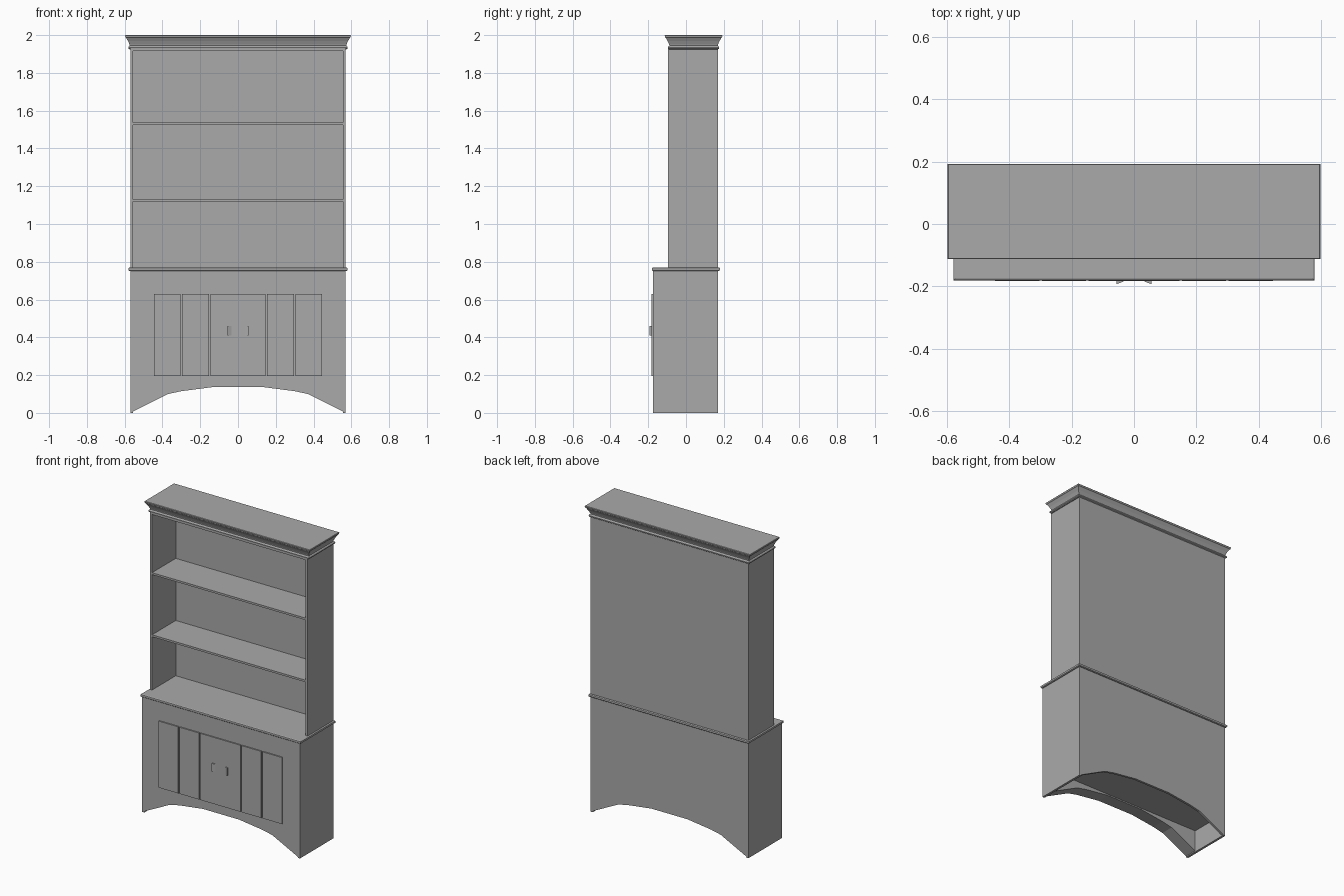
import bpy, bmesh

cube = bpy.data.objects.get("Cube")
if cube:
    bpy.data.objects.remove(cube, do_unlink=True)

GREY = (0.4, 0.4, 0.4, 1)
paint = bpy.data.materials.new("plain_grey")
paint.use_nodes = True
paint.diffuse_color = GREY
paint.node_tree.nodes["Principled BSDF"].inputs["Base Color"].default_value = GREY


def finish(name, bm):
    bmesh.ops.recalc_face_normals(bm, faces=bm.faces)
    mesh = bpy.data.meshes.new(name)
    bm.to_mesh(mesh)
    bm.free()
    mesh.materials.append(paint)
    obj = bpy.data.objects.new(name, mesh)
    bpy.context.collection.objects.link(obj)
    return obj


def loft(name, rings):
    """Skin a closed solid through matching rings of points."""
    bm = bmesh.new()
    loops = [[bm.verts.new(p) for p in ring] for ring in rings]
    for a, b in zip(loops, loops[1:]):
        for i in range(len(a)):
            j = (i + 1) % len(a)
            bm.faces.new((a[i], a[j], b[j], b[i]))
    bm.faces.new(loops[0])
    bm.faces.new(loops[-1])
    return finish(name, bm)


def rect(x0, x1, y0, y1, z):
    return [(x0, y0, z), (x1, y0, z), (x1, y1, z), (x0, y1, z)]


def box(name, x0, x1, y0, y1, z0, z1):
    return loft(name, [rect(x0, x1, y0, y1, z) for z in (z0, z1)])


def moulding(name, half_x, y0, y1, profile):
    """Rectangular slab whose edge follows (overhang, height) points."""
    return loft(name, [rect(-half_x - o, half_x + o, y0 - o, y1 + o, z)
                       for o, z in profile])


W = 0.57                       # half width of the cabinet
FRONT, BACK = -0.175, 0.17     # base depth
HUTCH = -0.095                 # front of the shelving
COUNTER, TOP = 0.77, 1.93

# Arched front and back boards of the base
half_arch = [(W, 0), (0.37, 0.1), (0.30, 0.115), (0.13, 0.137)]
arch = half_arch + [(-x, z) for x, z in reversed(half_arch)]
outline = arch + [(-W, 0.755), (W, 0.755)]
for name, y0, y1 in (("base_front", FRONT, -0.09), ("base_back", 0.155, BACK)):
    loft(name, [[(x, y, z) for x, z in outline] for y in (y0, y1)])

# Base sides and floor
for side, s in (("left", 1), ("right", -1)):
    x0, x1 = sorted((s * W, s * (W - 0.015)))
    box(side + "_base_side", x0, x1, FRONT, BACK, 0, 0.755)
    box(side + "_hutch_side", x0, x1, HUTCH, BACK, COUNTER, TOP)
box("base_floor", -W + 0.015, W - 0.015, -0.09, 0.155, 0.145, 0.165)

# Rounded counter
moulding("counter", W, FRONT + 0.004, BACK,
         [(0.004, 0.751), (0.009, 0.755), (0.01, 0.761),
          (0.009, 0.767), (0.004, COUNTER)])

# Hutch back, shelves and ceiling
box("hutch_back", -W + 0.015, W - 0.015, 0.15, BACK, COUNTER, TOP)
for name, z in (("lower_shelf", 1.118), ("upper_shelf", 1.524), ("hutch_ceiling", 1.917)):
    box(name, -W + 0.015, W - 0.015, HUTCH, 0.15, z, z + 0.013)

# Crown with a bead and a flared cove
moulding("crown", W, HUTCH + 0.01, BACK - 0.005,
         [(0.005, 1.925), (0.010, 1.929), (0.011, 1.935), (0.008, 1.941),
          (0.003, 1.944), (0.004, 1.950), (0.012, 1.968), (0.022, 1.985),
          (0.026, 1.988), (0.028, 1.997), (0.026, 2.0)])

# Six raised door boards with narrow grooves between them
pitch = 0.15
for i in range(6):
    x = (i - 2.5) * pitch
    half = pitch / 2 - 0.004
    box("door_board_%d" % (i + 1), x - half, x + half, -0.183, FRONT, 0.195, 0.63)
box("door_meeting_strip", -0.004, 0.004, -0.183, FRONT, 0.195, 0.63)

# Wedge shaped door pulls
for side, s in (("left", 1), ("right", -1)):
    wedge = [(s * 0.034, -0.182), (s * 0.056, -0.182), (s * 0.056, -0.193), (s * 0.034, -0.185)]
    loft(side + "_pull", [[(x, y, z) for x, y in wedge] for z in (0.41, 0.46)])
